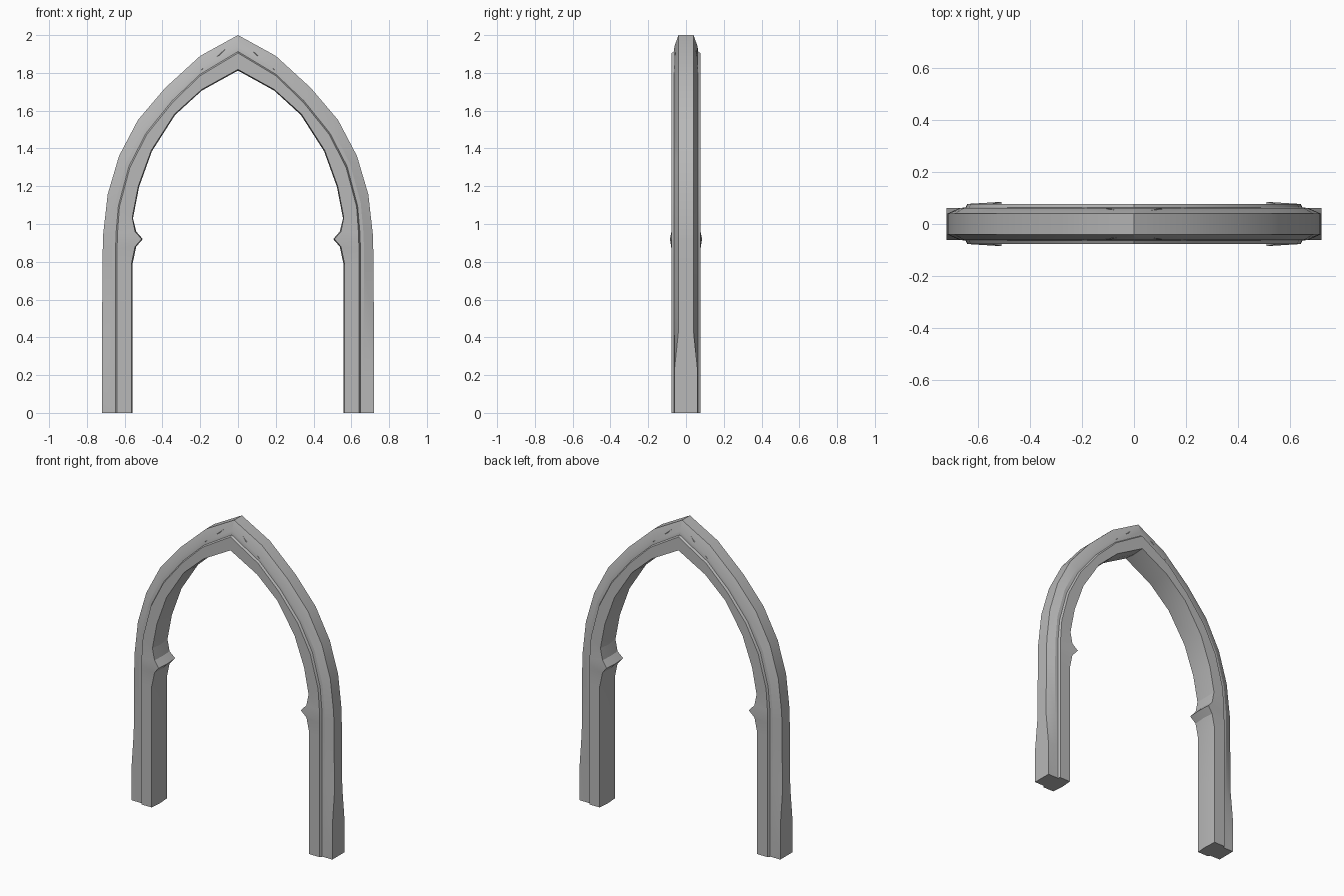
import bpy, bmesh, math
from mathutils import Vector

cube = bpy.data.objects.get("Cube")
if cube:
    bpy.data.objects.remove(cube, do_unlink=True)

stone = bpy.data.materials.new("grey stone")
stone.use_nodes = True
GREY = (0.48, 0.48, 0.48, 1)
stone.diffuse_color = GREY
stone.node_tree.nodes["Principled BSDF"].inputs["Base Color"].default_value = GREY


def finish(name, bm, smooth):
    bmesh.ops.recalc_face_normals(bm, faces=bm.faces)
    mesh = bpy.data.meshes.new(name)
    bm.to_mesh(mesh)
    bm.free()
    mesh.materials.append(stone)
    obj = bpy.data.objects.new(name, mesh)
    bpy.context.collection.objects.link(obj)
    if smooth:
        bpy.ops.object.select_all(action='DESELECT')
        obj.select_set(True)
        bpy.context.view_layer.objects.active = obj
        bpy.ops.object.shade_smooth_by_angle(angle=math.radians(20))
    return obj


# Half of the arch: (outer, step, inner) positions from foot to apex
rows = [
    ((.72, 0), (.64, 0), (.565, 0)),
    ((.72, .22), (.64, .22), (.565, .22)),
    ((.72, .43), (.64, .43), (.565, .43)),
    ((.717, .785), (.64, .785), (.565, .785)),
    ((.716, .87), (.64, .87), (.545, .88)),
    ((.715, .91), (.639, .91), (.51, .92)),
    ((.714, .944), (.638, .95), (.545, .96)),
    ((.69, 1.157), (.628, 1.09), (.56, 1.034)),
    ((.63, 1.36), (.572, 1.3), (.528, 1.2)),
    ((.53, 1.55), (.482, 1.475), (.459, 1.39)),
    ((.386, 1.72), (.345, 1.645), (.336, 1.582)),
    ((.2, 1.89), (.2, 1.785), (.192, 1.712)),
    ((0, 2), (0, 1.905), (0, 1.818)),
]
LOW_ROWS, TIP_ROW = 2, 5


def section(i, side):
    outer, step, inner = (Vector((side * x, 0, z)) for x, z in rows[i])
    edge = 0.062 if i < LOW_ROWS else 0.04
    inner_y = 0.085 if i == TIP_ROW else 0.077
    away = (outer - step).normalized()
    ridge = inner - away * 0.006
    half = [(inner, inner_y), (step, 0.077), (step + away * 0.008, 0.063),
            (step.lerp(outer, 0.35), 0.062), (outer, edge)]
    pts = [ridge] + [p + Vector((0, y, 0)) for p, y in half]
    return pts + [p - Vector((0, y, 0)) for p, y in reversed(half)]


# Moulded frame, swept from one foot over the apex to the other
bm = bmesh.new()
top = len(rows) - 1
stations = [(i, 1) for i in range(top + 1)] + [(i, -1) for i in reversed(range(top))]
rings = [[bm.verts.new(p) for p in section(i, s)] for i, s in stations]
for a, b in zip(rings, rings[1:]):
    for k in range(len(a)):
        n = (k + 1) % len(a)
        bm.faces.new((a[k], a[n], b[n], b[k]))
bm.faces.new(rings[0])
bm.faces.new(rings[-1])
finish("arch_frame", bm, True)


# Low carved leaves beside the apex, front and back
def leaf(name, outline, peak, side, face):
    bm = bmesh.new()
    base = [bm.verts.new((side * x, face * y, z)) for x, y, z in outline]
    tip = bm.verts.new((side * peak[0], face * peak[1], peak[2]))
    for k in range(len(base)):
        bm.faces.new((base[k], base[(k + 1) % len(base)], tip))
    bm.faces.new(base)
    finish(name, bm, False)


for side, s_name in ((1, "left"), (-1, "right")):
    for face, f_name in ((-1, "front"), (1, "back")):
        leaf(f"upper_leaf_{f_name}_{s_name}",
             [(.19, .04, 1.83), (.085, .05, 1.89), (.01, .04, 1.98)],
             (.1, .06, 1.895), side, face)
        leaf(f"lower_leaf_{f_name}_{s_name}",
             [(.27, .05, 1.735), (.1, .05, 1.88), (.19, .04, 1.835)],
             (.19, .064, 1.82), side, face)
